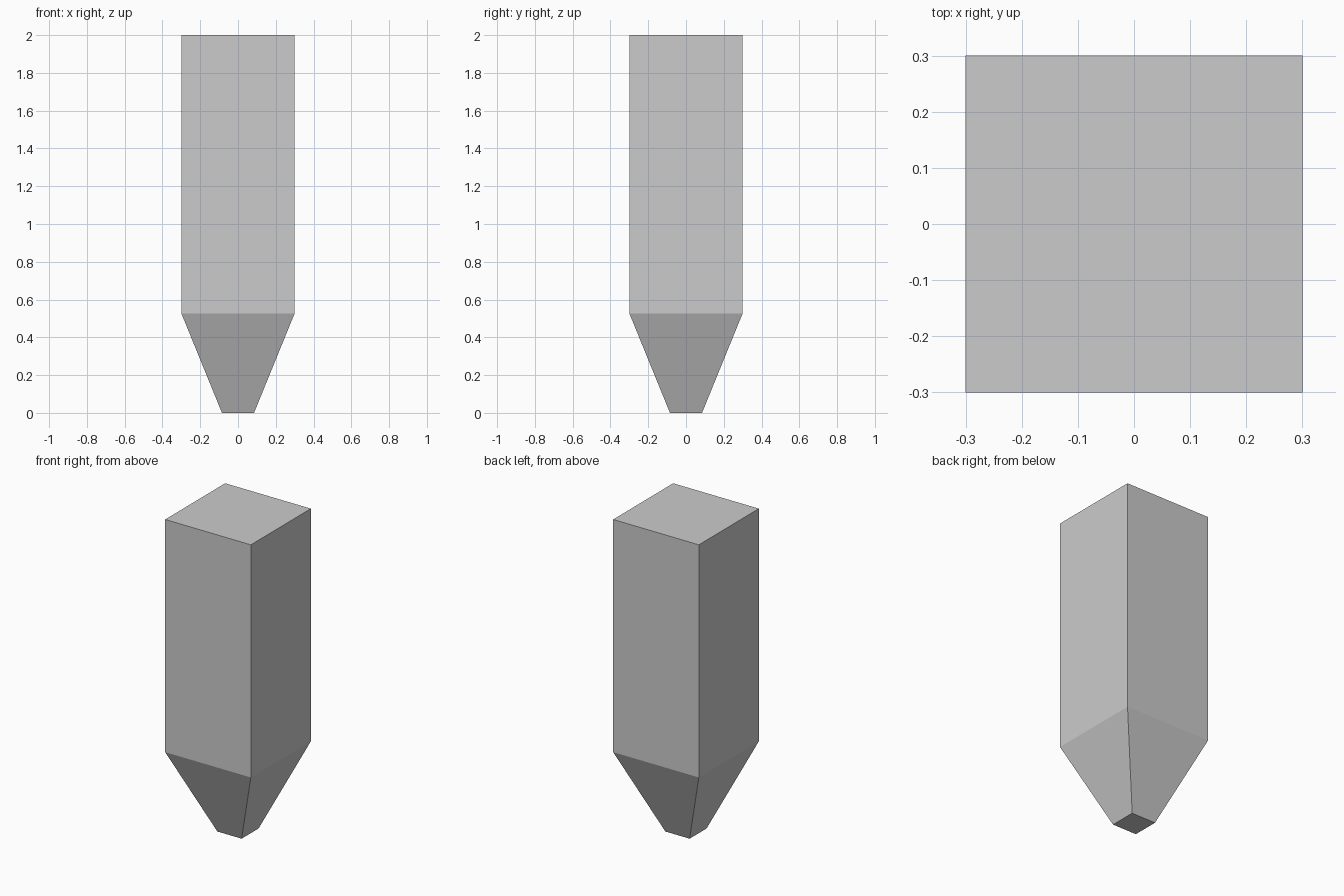
import bpy
import bmesh

if "Cube" in bpy.data.objects:
    bpy.data.objects.remove(bpy.data.objects["Cube"])

# Square post with a tapered, blunt-ended point: (half width, height) per ring
PROFILE = [(0.085, 0.0), (0.30, 0.527), (0.30, 2.0)]
CORNERS = [(-1, -1), (1, -1), (1, 1), (-1, 1)]

bm = bmesh.new()
rings = [[bm.verts.new((sx * h, sy * h, z)) for sx, sy in CORNERS]
         for h, z in PROFILE]

# Sides: taper, then straight shaft
for low, high in zip(rings, rings[1:]):
    for i in range(4):
        j = (i + 1) % 4
        bm.faces.new((low[i], low[j], high[j], high[i]))

# End caps
bm.faces.new(rings[0][::-1])
bm.faces.new(rings[-1])
bmesh.ops.recalc_face_normals(bm, faces=bm.faces)

mesh = bpy.data.meshes.new("pointed_post")
bm.to_mesh(mesh)
bm.free()
post = bpy.data.objects.new("pointed_post", mesh)
bpy.context.collection.objects.link(post)
